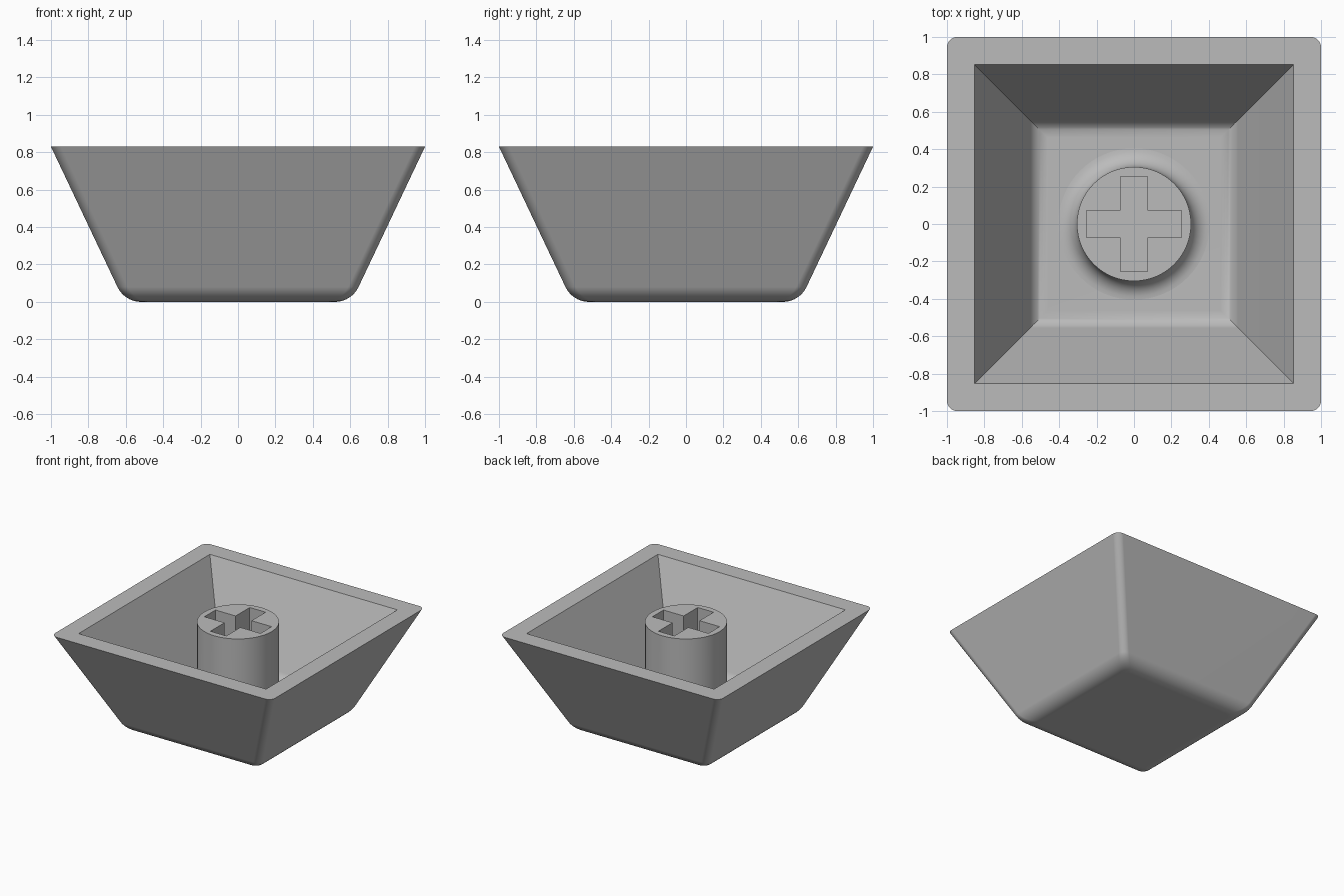
import bpy, bmesh, math

if "Cube" in bpy.data.objects:
    bpy.data.objects.remove(bpy.data.objects["Cube"])

H = 0.83          # rim height
FLOOR = 0.145     # inside floor height
SLOPE = 0.474     # wall lean, x per z
SEG = 8           # segments per corner arc

plastic = bpy.data.materials.new("grey plastic")
plastic.diffuse_color = (0.5, 0.5, 0.5, 1)
plastic.use_nodes = True
plastic.node_tree.nodes["Principled BSDF"].inputs["Base Color"].default_value = plastic.diffuse_color


def square_ring(bm, half, z, radius=0.0):
    """Square loop of vertices, counter-clockwise, with optional rounded corners."""
    verts = []
    for k in range(4):
        base = k * math.pi / 2
        cx = (half - radius) * (1 if k in (0, 3) else -1)
        cy = (half - radius) * (1 if k in (0, 1) else -1)
        for i in range(SEG + 1 if radius else 1):
            a = base + i / SEG * math.pi / 2
            verts.append(bm.verts.new((cx + radius * math.cos(a), cy + radius * math.sin(a), z)))
    return verts


def loft(bm, rings):
    for a, b in zip(rings, rings[1:]):
        for i in range(len(a)):
            j = (i + 1) % len(a)
            bm.faces.new((a[i], a[j], b[j], b[i]))


def wall_profile(top_half, floor_z, r):
    """Half-width and height from the filleted floor edge up to the rim."""
    lean = math.atan2(1, SLOPE)
    corner = top_half - (H - floor_z) * SLOPE
    start = corner - r * math.tan(lean / 2)
    pts = []
    for i in range(SEG + 1):
        a = lean * i / SEG
        pts.append((start + r * math.sin(a), floor_z + r * (1 - math.cos(a))))
    return pts + [(top_half, H)]


def make_object(name, bm):
    bmesh.ops.recalc_face_normals(bm, faces=bm.faces)
    mesh = bpy.data.meshes.new(name)
    bm.to_mesh(mesh)
    bm.free()
    obj = bpy.data.objects.new(name, mesh)
    bpy.context.collection.objects.link(obj)
    mesh.materials.append(plastic)
    return obj


def activate(obj):
    bpy.ops.object.select_all(action='DESELECT')
    obj.select_set(True)
    bpy.context.view_layer.objects.active = obj


def smooth(obj):
    activate(obj)
    bpy.ops.object.shade_smooth_by_angle(angle=math.radians(30))
    mod = obj.modifiers.new("weighted normals", 'WEIGHTED_NORMAL')
    mod.keep_sharp = True


# Tapered shell: rounded outside, mitred inside, flat rim
bm = bmesh.new()
outer = [square_ring(bm, h, z, 0.055) for h, z in wall_profile(1.0, 0.0, 0.14)]
inner = [square_ring(bm, h, z) for h, z in wall_profile(0.852, FLOOR, 0.105)]
loft(bm, outer)
loft(bm, inner)
bm.faces.new(outer[0])
bm.faces.new(inner[0])
rim, n = outer[-1], SEG + 1
for k in range(4):
    side = [rim[(k * n + SEG // 2 + i) % len(rim)] for i in range(n + 1)]
    bm.faces.new(side + [inner[-1][(k + 1) % 4], inner[-1][k]])
smooth(make_object("shell", bm))

# Round stem with a flared foot, rising from the floor
R, FLARE, SIDES = 0.305, 0.1, 64
profile = [(R + FLARE, FLOOR - 0.04)]
for i in range(SEG + 1):
    a = i / SEG * math.pi / 2
    profile.append((R + FLARE * (1 - math.sin(a)), FLOOR + FLARE * (1 - math.cos(a))))
profile.append((R, H))
bm = bmesh.new()
rings = [[bm.verts.new((r * math.cos(t * math.tau / SIDES), r * math.sin(t * math.tau / SIDES), z))
          for t in range(SIDES)] for r, z in profile]
loft(bm, rings)
bm.faces.new(rings[0])
bm.faces.new(rings[-1])
stem = make_object("stem", bm)

# Cross-shaped socket cut into the stem
ARM, W = 0.255, 0.072
bm = bmesh.new()
quarter = [(ARM, -W), (ARM, W), (W, W)]
outline = []
for k in range(4):
    for x, y in quarter:
        for _ in range(k):
            x, y = -y, x
        outline.append((x, y))
loft_rings = [[bm.verts.new((x, y, z)) for x, y in outline] for z in (0.38, H + 0.1)]
loft(bm, loft_rings)
for ring in loft_rings:
    bm.faces.new(ring)
cutter = make_object("cross_cutter", bm)
cutter.hide_render = True
cut = stem.modifiers.new("socket", 'BOOLEAN')
cut.object = cutter
cut.operation = 'DIFFERENCE'
cut.solver = 'EXACT'
activate(stem)
bpy.ops.object.modifier_apply(modifier=cut.name)
bpy.data.objects.remove(cutter, do_unlink=True)
smooth(stem)
